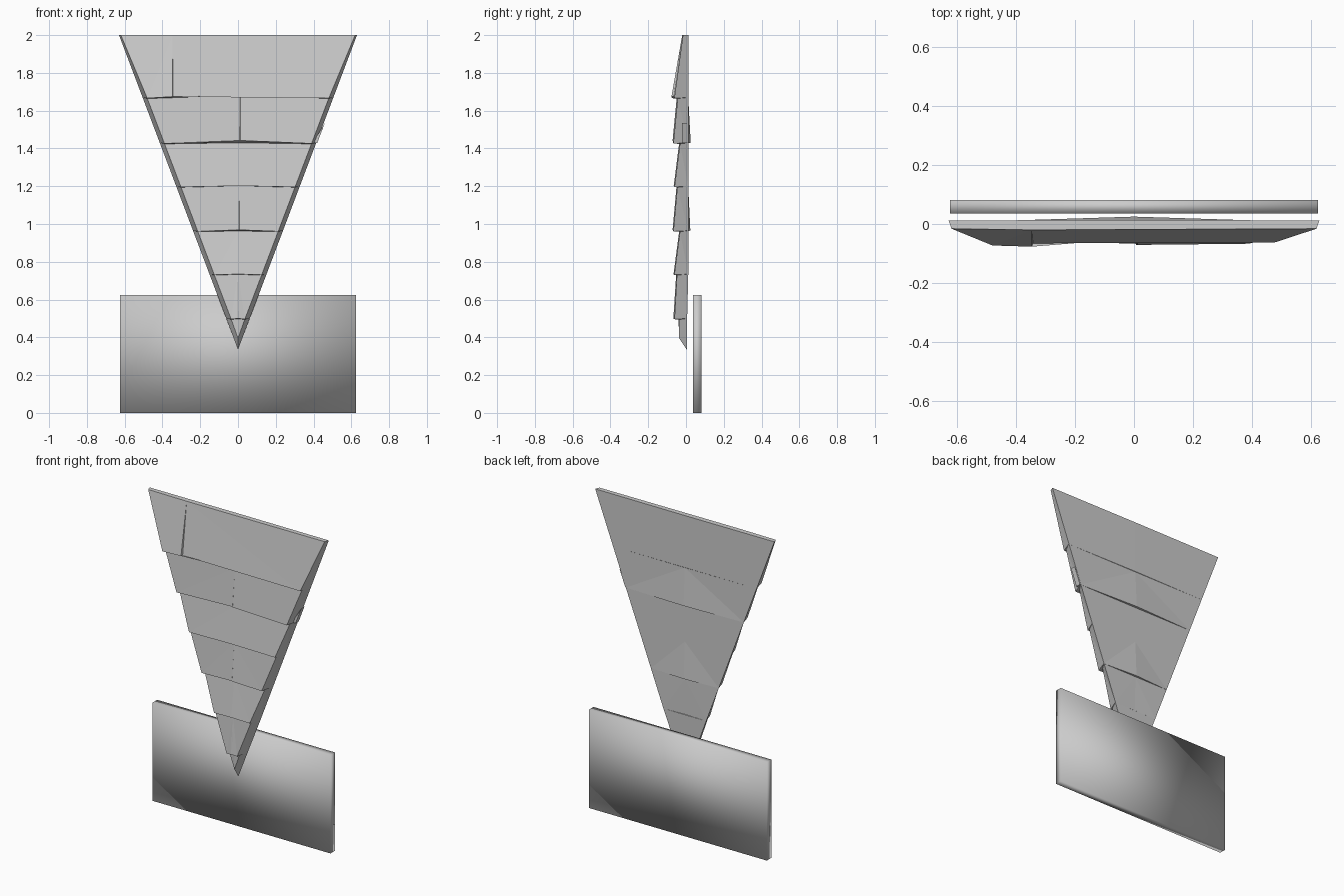
import bpy, bmesh

if "Cube" in bpy.data.objects:
    bpy.data.objects.remove(bpy.data.objects["Cube"])

TIP = 0.335


def outer(z):
    # half width of the panel along its back edge
    return 0.63 * (z - TIP) / (2.0 - TIP)


def front(z):
    # half width of the narrower, bevelled front face
    return 0.62 if z > 1.99 else 0.38 * (z - 0.405)


# rows: z top, z bottom, front y top, front y bottom (left and right of the split),
# split x, back y bottom at the middle, lift of the lower edge at the split
rows = [
    (2.00, 1.670, -0.020, -0.077, -0.066, -0.345, 0.014, 0.004),
    (1.67, 1.430, -0.048, -0.066, -0.071, 0.010, 0.025, 0.012),
    (1.43, 1.200, -0.036, -0.065, -0.065, 0.000, 0.012, 0.002),
    (1.20, 0.965, -0.050, -0.066, -0.071, 0.006, 0.023, 0.004),
    (0.965, 0.735, -0.036, -0.066, -0.066, 0.000, 0.010, 0.000),
    (0.735, 0.500, -0.052, -0.067, -0.065, 0.000, 0.006, 0.000),
]


def section(bm, z, y_left, y_right, split, back_mid, lift=0.0):
    # closed ring: back left, front left, split pair, front right, back right, back middle
    wo, wf = outer(z), front(z)
    back = 0.012 if z > 0.6 else 0.006
    pts = [(-wo, back, z), (-wf, y_left + 0.004, z - 0.004),
           (split - 0.002, y_left, z + lift), (split + 0.002, y_right, z + lift),
           (wf, y_right + 0.004, z - 0.004), (wo, back, z), (0, back_mid, z)]
    if z > 1.99:
        pts = [(x, y, 2.0) for x, y, _ in pts]
    return [bm.verts.new(p) for p in pts]


# stepped triangular panel, lofted row by row
bm = bmesh.new()
rings = []
for zt, zb, yt, yl, yr, split, mid, lift in rows:
    if zt > 1.99:
        rings.append(section(bm, zt, -0.02, -0.02, split, 0.014))
    else:
        rings.append(section(bm, zt - 0.002, yt, yt, split, 0.012, lift))
    rings.append(section(bm, zb, yl, yr, split, mid, lift))
rings.append(section(bm, 0.498, -0.04, -0.04, 0, 0.006))

# pointed lower end
front_tip, back_tip = (0, -0.036, 0.395), (0, 0.004, TIP)
rings.append([bm.verts.new(front_tip if 1 <= i <= 4 else back_tip) for i in range(7)])

bm.faces.new(rings[0])
for a, b in zip(rings, rings[1:]):
    for i in range(7):
        j = (i + 1) % 7
        bm.faces.new((a[i], a[j], b[j], b[i]))
bmesh.ops.remove_doubles(bm, verts=bm.verts[:], dist=0.0005)
bmesh.ops.triangulate(bm, faces=[f for f in bm.faces if len(f.verts) == 4])
bmesh.ops.recalc_face_normals(bm, faces=bm.faces[:])
mesh = bpy.data.meshes.new("stepped_panel")
bm.to_mesh(mesh)
bm.free()
bpy.context.collection.objects.link(bpy.data.objects.new("stepped_panel", mesh))

# small sliver of board standing proud of the right edge
bm = bmesh.new()
pts = [(0.460, 1.535), (0.452, 1.52), (0.395, 1.43), (0.420, 1.43)]
lo = [bm.verts.new((x, -0.022, z)) for x, z in pts]
hi = [bm.verts.new((x, 0.010, z)) for x, z in pts]
bm.faces.new(lo)
bm.faces.new(hi[::-1])
for i in range(4):
    j = (i + 1) % 4
    bm.faces.new((lo[i], hi[i], hi[j], lo[j]))
bmesh.ops.recalc_face_normals(bm, faces=bm.faces[:])
mesh = bpy.data.meshes.new("edge_sliver")
bm.to_mesh(mesh)
bm.free()
bpy.context.collection.objects.link(bpy.data.objects.new("edge_sliver", mesh))

# rectangular back board, smooth shaded
bpy.ops.mesh.primitive_cube_add(size=1, location=(0, 0.059, 0.3125))
board = bpy.context.object
board.name = "back_board"
board.scale = (1.25, 0.045, 0.625)
bpy.ops.object.transform_apply(location=False, rotation=False, scale=True)
bpy.ops.object.shade_smooth()
